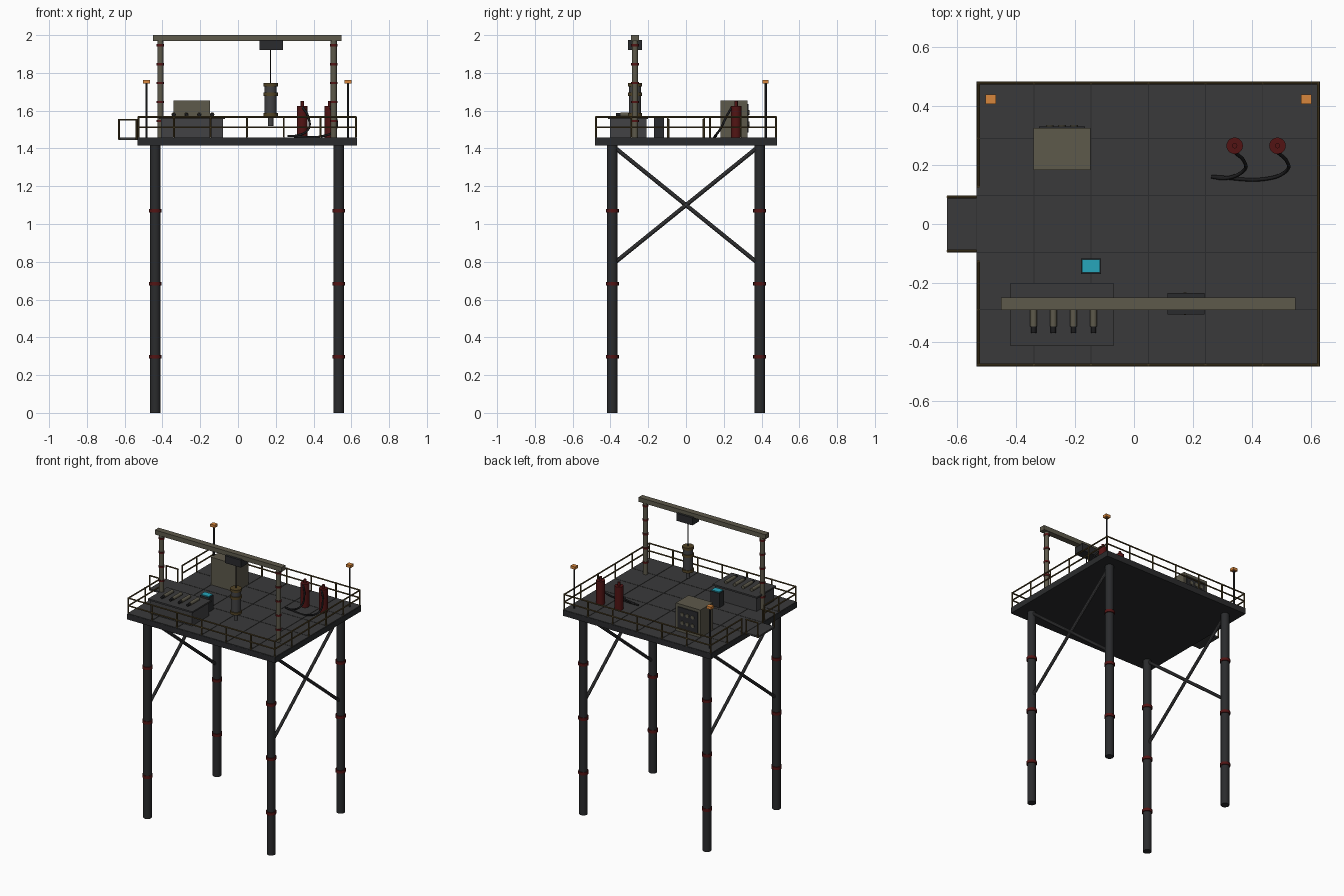
import bpy, bmesh, math
from mathutils import Matrix, Vector

cube = bpy.data.objects.get("Cube")
if cube:
    bpy.data.objects.remove(cube, do_unlink=True)


def material(name, color):
    m = bpy.data.materials.new(name)
    m.use_nodes = True
    m.diffuse_color = (*color, 1)
    bsdf = m.node_tree.nodes["Principled BSDF"]
    bsdf.inputs["Base Color"].default_value = (*color, 1)
    bsdf.inputs["Roughness"].default_value = 0.7
    return m


DECK = material("deck grey", (0.042, 0.042, 0.043))
LEG = material("leg grey", (0.023, 0.024, 0.026))
STEEL = material("steel grey", (0.055, 0.055, 0.058))
DARK = material("near black", (0.012, 0.012, 0.013))
RED = material("dark red", (0.085, 0.007, 0.007))
OLIVE = material("olive grey", (0.11, 0.1, 0.07))
BROWN = material("rail brown", (0.085, 0.058, 0.02))
ORANGE = material("beacon orange", (0.68, 0.24, 0.045))
CYAN = material("screen cyan", (0.02, 0.38, 0.5))


def box(lo, hi):
    """Axis-aligned box between two corners."""
    lo, hi = Vector(lo), Vector(hi)
    size = hi - lo
    mat = Matrix.Translation((lo + hi) / 2) @ Matrix.Diagonal((*size, 1))
    return lambda bm: bmesh.ops.create_cube(bm, size=1, matrix=mat)


def tube(a, b, r, sides=16):
    """Capped cylinder from a to b."""
    a, b = Vector(a), Vector(b)
    d = b - a
    mat = Matrix.Translation((a + b) / 2) @ d.to_track_quat("Z", "Y").to_matrix().to_4x4()
    return lambda bm: bmesh.ops.create_cone(bm, cap_ends=True, segments=sides, radius1=r,
                                            radius2=r, depth=d.length, matrix=mat)


def upright(x, y, z0, z1, r, sides=16):
    return tube((x, y, z0), (x, y, z1), r, sides)


def part(name, mat, shapes):
    """Joins shapes into one named object with sharp edges kept."""
    bm = bmesh.new()
    for shape in shapes:
        shape(bm)
    mesh = bpy.data.meshes.new(name)
    bm.to_mesh(mesh)
    bm.free()
    mesh.polygons.foreach_set("use_smooth", [True] * len(mesh.polygons))
    mesh.set_sharp_from_angle(angle=math.radians(35))
    mesh.materials.append(mat)
    obj = bpy.data.objects.new(name, mesh)
    bpy.context.collection.objects.link(obj)
    return obj


X0, X1, Y = -0.533, 0.63, 0.483      # deck outline
TOP = 1.459                          # deck surface
COLS, ROWS = 6, 5                    # deck plates
DX, DY = (X1 - X0) / COLS, 2 * Y / ROWS

# Deck slab with separate floor plates
part("deck_slab", LEG, [box((X0, -Y, 1.416), (X1, Y, TOP - 0.004))])
G = 0.0015
part("deck_plates", DECK, [
    box((X0 + i * DX + G, -Y + j * DY + G, TOP - 0.005),
        (X0 + (i + 1) * DX - G, -Y + (j + 1) * DY - G, TOP))
    for i in range(COLS) for j in range(ROWS)])

# Legs, collars and side braces
LEG_X, LEG_Y = (-0.438, 0.533), 0.39
legs = [(x, y) for x in LEG_X for y in (-LEG_Y, LEG_Y)]
part("legs", LEG, [upright(x, y, 0, 1.42, 0.028) for x, y in legs])
part("leg_collars", RED, [upright(x, y, z - 0.01, z + 0.01, 0.034)
                          for x, y in legs for z in (0.297, 0.684, 1.07)])
part("cross_braces", STEEL, [tube((x, -s * LEG_Y, 0.785), (x, s * LEG_Y, 1.415), 0.011, 10)
                             for x in LEG_X for s in (-1, 1)])

# Guard rails with a gap on the side platform
RX0, RX1, RY, R = X0 + 0.006, X1 - 0.006, Y - 0.006, 0.005
GAP = 0.127
posts = [(X0 + i * DX, s * RY) for i in range(1, COLS) for s in (-1, 1)]
posts += [(RX1, -Y + j * DY) for j in range(1, ROWS)]
posts += [(x, s * RY) for x in (RX0, RX1) for s in (-1, 1)]
posts += [(RX0, s * y) for y in (GAP, 1.5 * DY) for s in (-1, 1)]
rails = [upright(x, y, TOP - 0.002, 1.57, R, 8) for x, y in posts]
for z in (1.512, 1.566):
    rails.append(tube((RX1, -RY, z), (RX1, RY, z), R, 8))
    for s in (-1, 1):
        rails.append(tube((RX0, s * RY, z), (RX1, s * RY, z), R, 8))
        rails.append(tube((RX0, s * GAP, z), (RX0, s * RY, z), R, 8))
part("guard_rails", BROWN, rails)

# Side platform
PX, PY = -0.63, 0.092
part("side_platform", DECK, [box((PX - 0.003, -PY, 1.446), (X0, PY, 1.458))])
side = []
for s in (-1, 1):
    side += [upright(x, s * PY, 1.447, 1.555, R, 8) for x in (PX, X0 - 0.004)]
    side.append(tube((PX, s * PY, 1.552), (X0, s * PY, 1.552), R, 8))
part("side_platform_rails", BROWN, side)

# Gantry crane
GY = -0.27
GANTRY_X = (-0.411, 0.507)
part("gantry_beam", OLIVE, [box((-0.45, GY - 0.021, 1.968), (0.547, GY + 0.021, 2.0))])
part("gantry_posts", OLIVE, [upright(x, GY, TOP, 1.97, 0.016) for x in GANTRY_X])
part("gantry_collars", RED, [upright(x, GY, z - 0.006, z + 0.006, 0.02)
                             for x in GANTRY_X for z in (1.545, 1.646, 1.746, 1.846, 1.946)])
part("trolley", LEG, [box((0.113, GY - 0.037, 1.922), (0.238, GY + 0.037, 1.975))])
HX = 0.173
part("hoist_cable", DARK, [upright(HX, GY, 1.745, 1.925, 0.003, 8)])
part("drill_body", STEEL, [upright(HX, GY, 1.575, 1.74, 0.032, 20)])
part("drill_bands", BROWN, [upright(HX, GY, z - 0.009, z + 0.009, 0.038, 20)
                            for z in (1.578, 1.687, 1.738)])
part("drill_tip", STEEL, [upright(HX, GY, 1.52, 1.575, 0.014)])

# Control console with a row of levers
part("console_body", STEEL, [box((-0.408, -0.403, TOP), (-0.08, -0.21, 1.558))])
part("console_top", DECK, [box((-0.418, -0.413, 1.556), (-0.07, -0.2, 1.567))])
LEVERS = (-0.34, -0.273, -0.205, -0.137)
part("levers", OLIVE, [tube((x, -0.347, 1.579), (x, -0.25, 1.579), 0.012, 12) for x in LEVERS])
part("lever_tips", DARK, [tube((x, -0.37, 1.579), (x, -0.345, 1.579), 0.009, 12) for x in LEVERS])

# Screen stand
part("screen_stand", LEG, [box((-0.18, -0.169, TOP), (-0.111, -0.117, 1.562))])
part("screen", CYAN, [box((-0.176, -0.165, 1.56), (-0.115, -0.121, 1.569))])

# Generator cabinet with a dark rear panel and knobs
part("cabinet", OLIVE, [box((-0.341, 0.183, TOP), (-0.147, 0.325, 1.655))])
part("cabinet_panel", LEG, [box((-0.322, 0.324, 1.485), (-0.166, 0.331, 1.635))])
part("cabinet_knobs", OLIVE, [tube((x, 0.33, z), (x, 0.336, z), 0.013, 12)
                              for x in (-0.285, -0.244, -0.203) for z in (1.53, 1.59)])

# Gas bottles and hoses
BOTTLES, BY = (0.341, 0.486), 0.265
part("gas_bottles", RED, [upright(x, BY, TOP, 1.625, 0.028, 20) for x in BOTTLES])
part("bottle_valves", RED, [upright(x, BY, 1.62, 1.65, 0.009, 12) for x in BOTTLES])


def hose(name, points):
    curve = bpy.data.curves.new(name, "CURVE")
    curve.dimensions = "3D"
    curve.bevel_depth = 0.006
    curve.bevel_resolution = 2
    curve.use_fill_caps = True
    spline = curve.splines.new("BEZIER")
    spline.bezier_points.add(len(points) - 1)
    for p, co in zip(spline.bezier_points, points):
        p.co = co
        p.handle_left_type = p.handle_right_type = "AUTO"
    curve.materials.append(DARK)
    bpy.context.collection.objects.link(bpy.data.objects.new(name, curve))


for name, x, bend in (("hose_a", BOTTLES[0], 0.31), ("hose_b", BOTTLES[1], 0.46)):
    hose(name, [(x, BY - 0.022, 1.62), (x + 0.03, 0.215, 1.57), (x + 0.03, 0.18, 1.5),
                (bend, 0.155, 1.468), (0.262, 0.16, 1.466)])

# Corner beacons
BEACONS, LY = (-0.485, 0.583), 0.422
part("beacon_posts", LEG, [upright(x, LY, TOP, 1.745, 0.006, 10) for x in BEACONS])
part("beacons", ORANGE, [box((x - 0.018, LY - 0.016, 1.743), (x + 0.018, LY + 0.016, 1.762))
                         for x in BEACONS])
